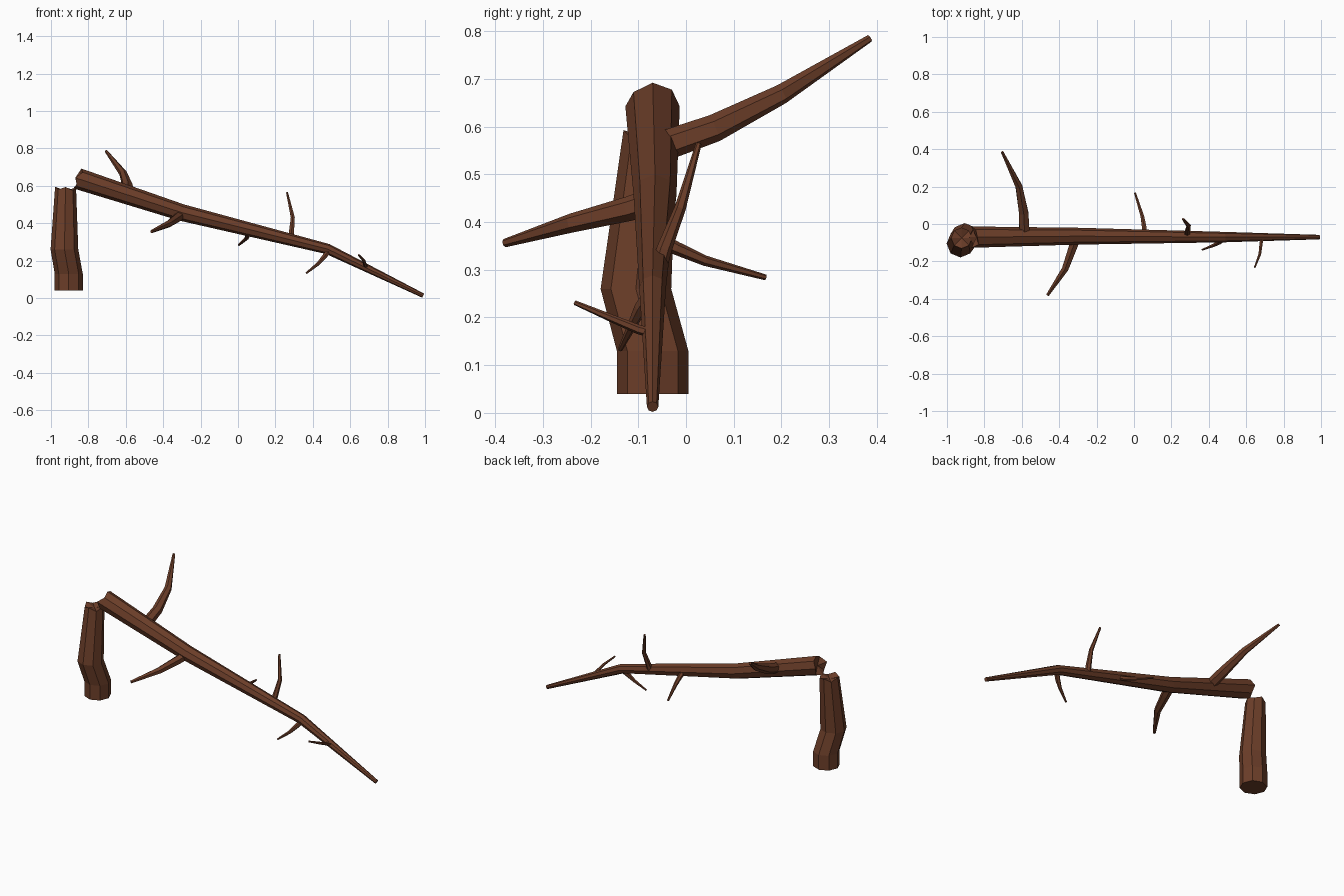
import bpy, bmesh, math
from mathutils import Vector

if "Cube" in bpy.data.objects:
    bpy.data.objects.remove(bpy.data.objects["Cube"])

bark = bpy.data.materials.new("bark")
bark.diffuse_color = (0.15, 0.048, 0.022, 1)
bark.use_nodes = True
bark.node_tree.nodes["Principled BSDF"].inputs["Base Color"].default_value = bark.diffuse_color


def limb(name, path, sides, jag_end=None, jag=(), level=False):
    """Faceted tapering tube through (x, y, z, radius) points.
    jag_end (0 or -1) marks a splintered end with a sunken middle."""
    bm = bmesh.new()
    pts = [Vector(p[:3]) for p in path]
    n = len(pts)
    rings, tangents = [], []
    for i, p in enumerate(pts):
        t = Vector((0, 0, 1))
        if not level:
            a = (p - pts[i - 1]).normalized() if i else Vector()
            b = (pts[i + 1] - p).normalized() if i < n - 1 else Vector()
            t = (a + b).normalized()
        ref = Vector((0, 0, 1)) if abs(t.z) < 0.85 else Vector((0, 1, 0))
        u = (ref - t * ref.dot(t)).normalized()
        v = t.cross(u)
        ring = []
        for k in range(sides):
            ang = 2 * math.pi * k / sides
            ring.append(bm.verts.new(p + path[i][3] * (u * math.cos(ang) + v * math.sin(ang))))
        rings.append(ring)
        tangents.append(t)
    for r0, r1 in zip(rings, rings[1:]):
        for k in range(sides):
            j = (k + 1) % sides
            bm.faces.new((r0[k], r0[j], r1[j], r1[k]))
    for e in (0, -1):
        ring = rings[e]
        if jag_end != e:
            bm.faces.new(ring)
            continue
        out = tangents[e] * (1 if e else -1)
        for vert, d in zip(ring, jag):
            vert.co += out * d
        mid = bm.verts.new(pts[e] - out * 0.012)
        for k in range(sides):
            bm.faces.new((ring[k], ring[(k + 1) % sides], mid))
    bmesh.ops.recalc_face_normals(bm, faces=bm.faces)
    me = bpy.data.meshes.new(name)
    bm.to_mesh(me)
    bm.free()
    me.materials.append(bark)
    ob = bpy.data.objects.new(name, me)
    bpy.context.collection.objects.link(ob)
    return ob


# Standing stump with a splintered top
limb("stump", [(-0.905, -0.07, 0.04, 0.075), (-0.905, -0.07, 0.13, 0.075),
               (-0.928, -0.105, 0.26, 0.074), (-0.922, -0.075, 0.585, 0.056)],
     8, -1, (0.008, -0.008, 0.01, -0.004, 0.008, -0.01, 0.006, -0.006), level=True)

# Fallen trunk leaning from the break down to the ground
limb("fallen_trunk", [(-0.855, -0.07, 0.638, 0.057), (-0.30, -0.065, 0.457, 0.045),
                      (0.48, -0.07, 0.262, 0.028), (0.99, -0.07, 0.013, 0.012)],
     8, 0, (0.0, -0.012, 0.015, -0.006, 0.008, -0.008, 0.015, 0.004))

# Bare branches, each starting inside the trunk
branches = {
    "large_back_branch": [(-0.585, -0.06, 0.555, 0.032), (-0.59, 0.06, 0.597, 0.029),
                          (-0.615, 0.20, 0.668, 0.021), (-0.705, 0.385, 0.785, 0.008)],
    "large_front_branch": [(-0.31, -0.075, 0.442, 0.027), (-0.325, -0.12, 0.428, 0.026),
                           (-0.368, -0.24, 0.398, 0.020), (-0.462, -0.38, 0.356, 0.009)],
    "upright_branch": [(0.28, -0.055, 0.31, 0.017), (0.285, -0.045, 0.345, 0.016),
                       (0.293, -0.012, 0.43, 0.012), (0.262, 0.027, 0.565, 0.006)],
    "back_twig": [(0.055, -0.05, 0.36, 0.015), (0.055, -0.02, 0.345, 0.014),
                  (0.045, 0.04, 0.319, 0.011), (0.005, 0.167, 0.284, 0.006)],
    "lower_front_twig": [(0.485, -0.075, 0.25, 0.015), (0.46, -0.095, 0.22, 0.014),
                         (0.43, -0.112, 0.185, 0.010), (0.365, -0.138, 0.133, 0.005)],
    "tip_twig": [(0.685, -0.075, 0.168, 0.010), (0.68, -0.10, 0.175, 0.010),
                 (0.673, -0.16, 0.20, 0.008), (0.645, -0.233, 0.231, 0.005)],
}
for name, path in branches.items():
    limb(name, path, 6)
